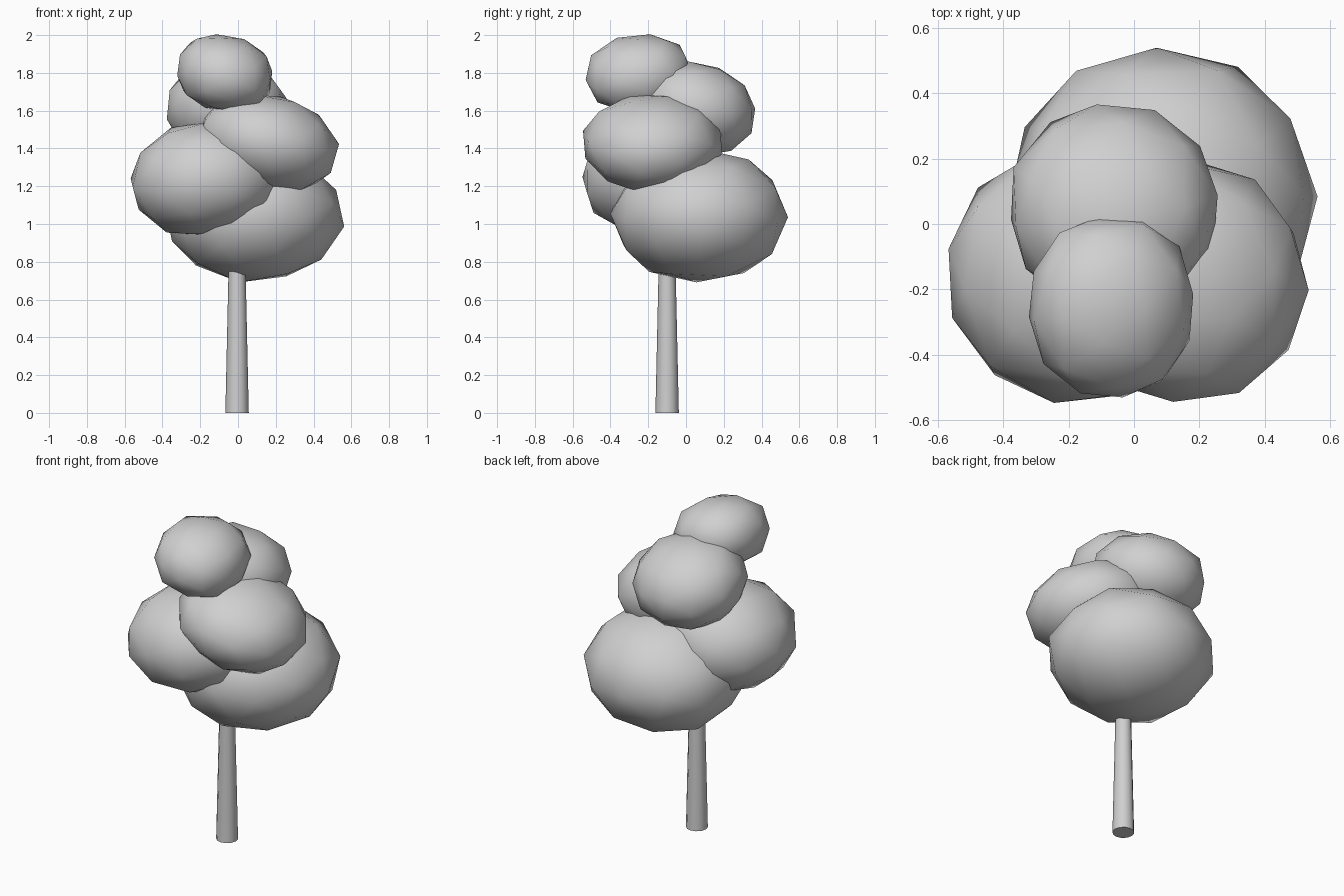
import bpy, bmesh, random
from mathutils import Vector, Euler

cube = bpy.data.objects.get("Cube")
if cube:
    bpy.data.objects.remove(cube, do_unlink=True)

random.seed(7)

# One plain grey for the whole tree
grey = bpy.data.materials.new("plain grey")
grey.use_nodes = True
grey.diffuse_color = (0.63, 0.63, 0.63, 1)
grey.node_tree.nodes["Principled BSDF"].inputs["Base Color"].default_value = grey.diffuse_color


def finish(name, bm, smooth_angle):
    mesh = bpy.data.meshes.new(name)
    bm.to_mesh(mesh)
    bm.free()
    mesh.materials.append(grey)
    obj = bpy.data.objects.new(name, mesh)
    bpy.context.collection.objects.link(obj)
    bpy.ops.object.select_all(action='DESELECT')
    obj.select_set(True)
    bpy.context.view_layer.objects.active = obj
    bpy.ops.object.shade_smooth_by_angle(angle=smooth_angle)
    return obj


def leaf_clump(name, centre, radii, turn, boxy=2.0, lean=(0, 0)):
    """Low-poly ball; boxy squares it off, lean tips it along x and y."""
    bm = bmesh.new()
    bmesh.ops.create_icosphere(bm, subdivisions=2, radius=1)
    spin = Euler(turn).to_matrix()
    for v in bm.verts:
        p = spin @ v.co
        p *= random.uniform(0.995, 1.03) / sum(abs(c) ** boxy for c in p) ** (1 / boxy)
        p = Vector(c * r for c, r in zip(p, radii))
        p.z += lean[0] * p.x + lean[1] * p.y
        v.co = p + Vector(centre)
    return finish(name, bm, 1.2)


# Foliage, from the lowest clump to the crown
leaf_clump("lower_foliage", (0.085, 0.07, 1.045), (0.472, 0.472, 0.355), (0.55, 0, 0.3))
leaf_clump("right_foliage", (-0.165, -0.155, 1.24), (0.405, 0.395, 0.308), (0.5, 0.2, 1.1), 2.1, (0.05, 0))
leaf_clump("left_foliage", (0.16, -0.175, 1.432), (0.37, 0.37, 0.26), (0.5, 0.1, 0.7), 2.05, (-0.13, 0))
leaf_clump("rear_foliage", (-0.065, 0.05, 1.61), (0.32, 0.315, 0.245), (0.4, 0.3, 1.9), 2.2, (0, -0.1))
leaf_clump("top_foliage", (-0.07, -0.25, 1.797), (0.248, 0.275, 0.2), (0.6, 0.1, 2.5), 2.35, (-0.08, 0.05))

# Tapered trunk, running up into the foliage
bm = bmesh.new()
bmesh.ops.create_cone(bm, cap_ends=True, segments=12, radius1=0.062, radius2=0.042, depth=0.9)
trunk = finish("trunk", bm, 0.7)
trunk.location = (-0.005, -0.10, 0.45)
